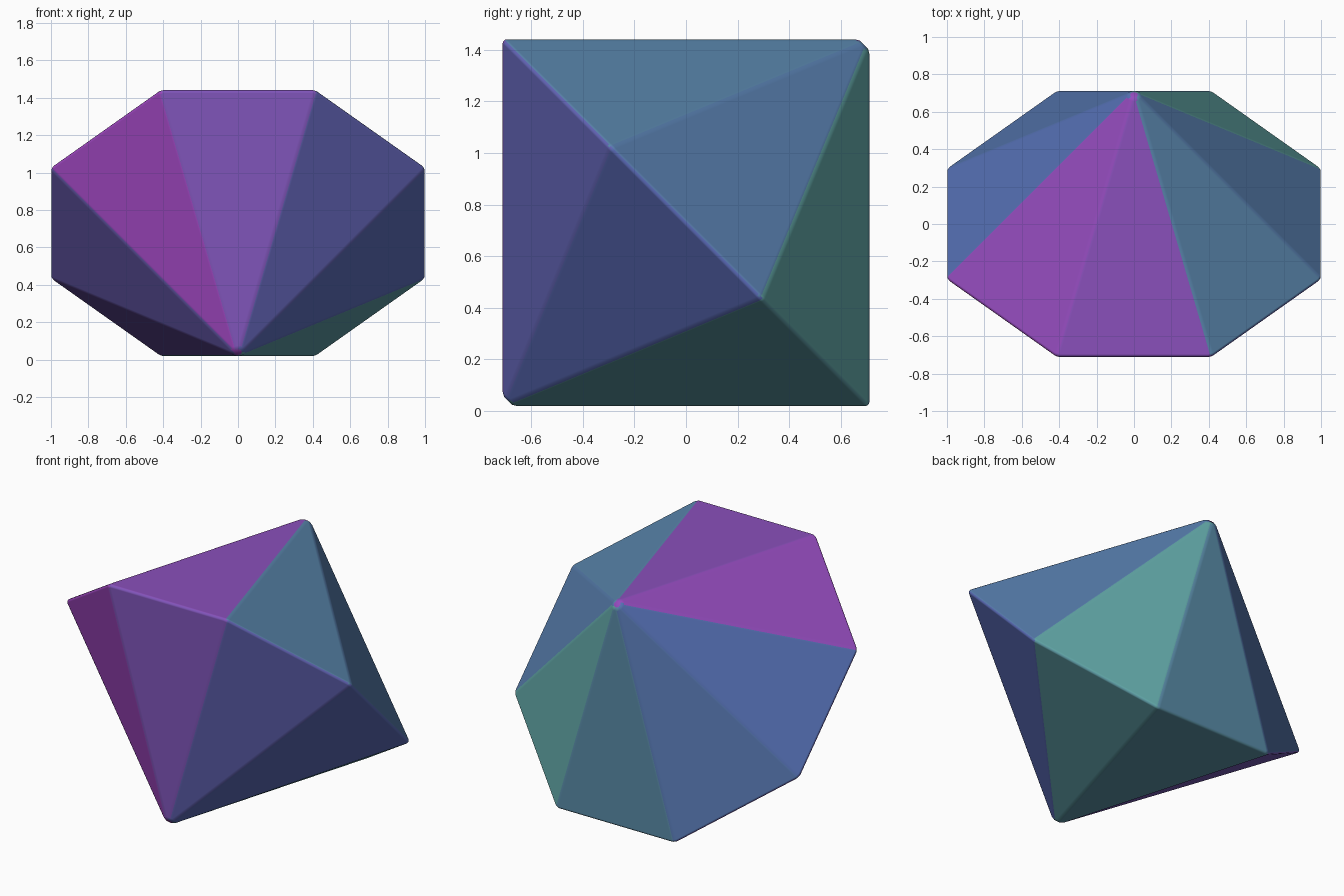
import bpy, bmesh, math
from mathutils import Vector

if "Cube" in bpy.data.objects:
    bpy.data.objects.remove(bpy.data.objects["Cube"])

SIDES = 8
APOTHEM = 1.0055
CENTRE = Vector((0, 0, 0.73))
AXIS = Vector((0, 1, 1)).normalized()     # line through the two points of the die
ACROSS = Vector((1, 0, 0))
UP = Vector((0, -1, 1)).normalized()

# Place of each face in the teal-blue-purple colour run (1..16), going round each half
UPPER = [14, 5, 6, 1, 4, 7, 8, 15]
LOWER = [13, 10, 9, 2, 3, 12, 11, 16]
STOPS = [(0.37, 0.63, 0.63), (0.33, 0.42, 0.70), (0.61, 0.28, 0.74)]


def ombre(n):
    t = (n - 1) / 15 * 2
    i = min(int(t), 1)
    rgb = [a + (b - a) * (t - i) for a, b in zip(STOPS[i], STOPS[i + 1])]
    return [c ** 2.2 for c in rgb] + [1.0]


# Sixteen-sided die body: octagonal double pyramid lying on one face
mesh = bpy.data.meshes.new("die_body")
for n in range(1, 17):
    mat = bpy.data.materials.new(f"face_colour_{n}")
    mat.diffuse_color = ombre(n)
    mat.use_nodes = True
    mat.node_tree.nodes["Principled BSDF"].inputs["Base Color"].default_value = mat.diffuse_color
    mesh.materials.append(mat)

bm = bmesh.new()
radius = APOTHEM / math.cos(math.pi / SIDES)
ring = []
for k in range(SIDES):
    a = (k - 0.5) * 2 * math.pi / SIDES
    ring.append(bm.verts.new(CENTRE + radius * (UP * math.cos(a) + ACROSS * math.sin(a))))
for sign, colours in ((1, UPPER), (-1, LOWER)):
    tip = bm.verts.new(CENTRE + AXIS * APOTHEM * sign)
    for k in range(SIDES):
        face = bm.faces.new((ring[k], ring[(k + 1) % SIDES], tip))
        face.material_index = colours[k] - 1
        face.smooth = True
bmesh.ops.recalc_face_normals(bm, faces=bm.faces)
bm.to_mesh(mesh)
bm.free()

die = bpy.data.objects.new("die_body", mesh)
bpy.context.collection.objects.link(die)

# Softly rounded edges, faces kept flat
bevel = die.modifiers.new("rounded_edges", 'BEVEL')
bevel.width = 0.016
bevel.segments = 3
bevel.limit_method = 'NONE'
bevel.harden_normals = True
